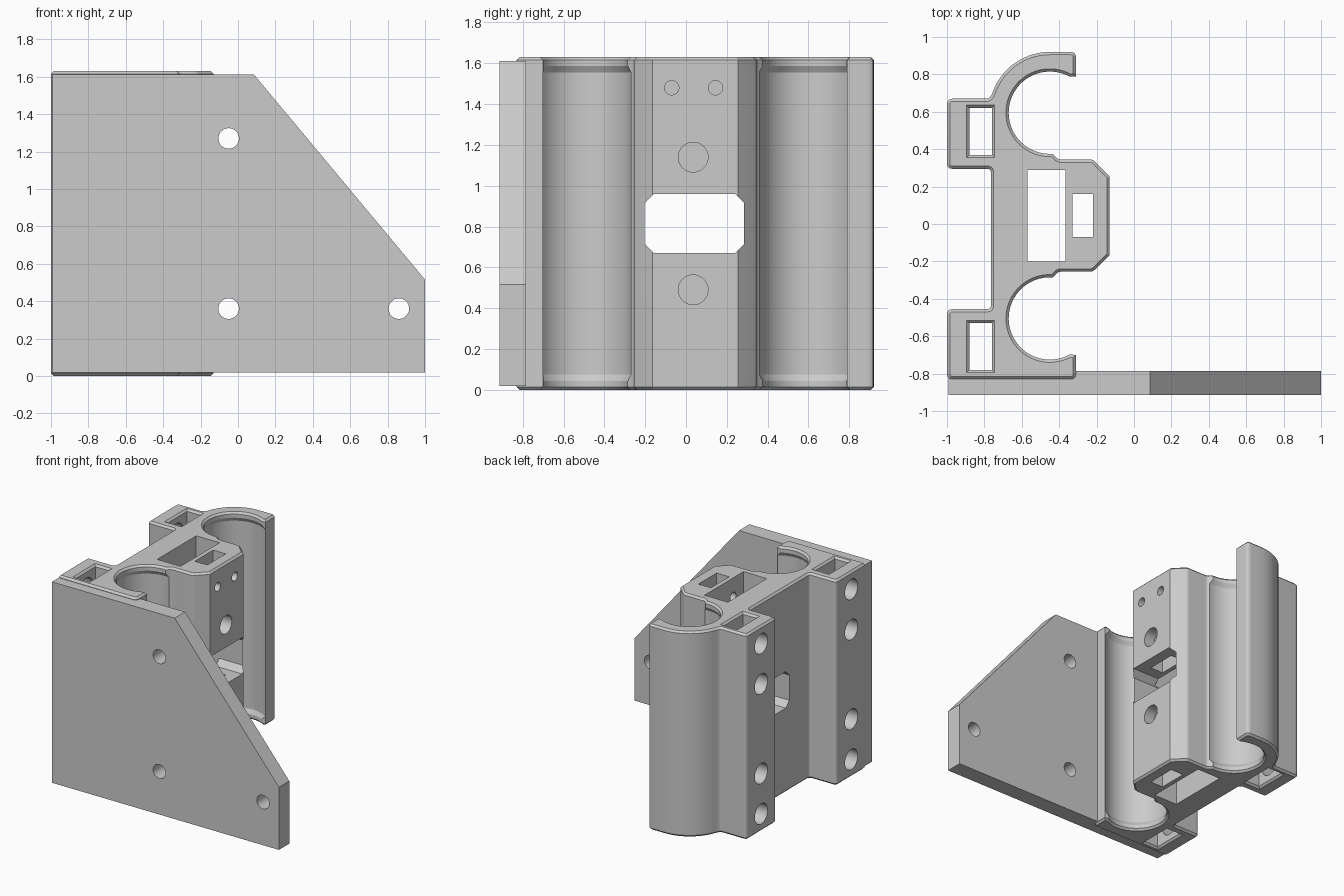
import bpy, bmesh, math
from mathutils import Vector, Matrix

if "Cube" in bpy.data.objects:
    bpy.data.objects.remove(bpy.data.objects["Cube"])

H = 1.63          # carriage height
MID = 0.045       # symmetry line of the two bearing clips in y
BORE_X, BORE_Y = -0.45, 0.595

grey = bpy.data.materials.new("grey plastic")
grey.diffuse_color = (0.6, 0.6, 0.6, 1)
grey.use_nodes = True
grey.node_tree.nodes["Principled BSDF"].inputs["Base Color"].default_value = grey.diffuse_color


def finish(name, bm, hidden=False):
    bmesh.ops.recalc_face_normals(bm, faces=bm.faces)
    me = bpy.data.meshes.new(name)
    bm.to_mesh(me)
    bm.free()
    me.materials.append(grey)
    ob = bpy.data.objects.new(name, me)
    bpy.context.collection.objects.link(ob)
    ob.hide_render = hidden
    return ob


def loft(bm, rings):
    """Closed solid through rings of equal point count."""
    vs = [[bm.verts.new(p) for p in r] for r in rings]
    n = len(vs[0])
    for a, b in zip(vs, vs[1:]):
        for i in range(n):
            bm.faces.new((a[i], a[(i + 1) % n], b[(i + 1) % n], b[i]))
    bm.faces.new(vs[0][::-1])
    bm.faces.new(vs[-1])


def rounded(pts):
    """2D outline; a third value rounds that corner."""
    out = []
    for i, p in enumerate(pts):
        c = Vector(p[:2])
        r = p[2] if len(p) > 2 else 0
        if not r:
            out.append(c)
            continue
        a = c + (Vector(pts[i - 1][:2]) - c).normalized() * r
        b = c + (Vector(pts[(i + 1) % len(pts)][:2]) - c).normalized() * r
        for k in range(5):
            t = k / 4
            out.append(a * (1 - t) ** 2 + c * 2 * t * (1 - t) + b * t * t)
    return out


def arc(r, a0, a1, n):
    return [(BORE_X + r * math.cos(math.radians(a0 + (a1 - a0) * i / n)),
             BORE_Y + r * math.sin(math.radians(a0 + (a1 - a0) * i / n)))
            for i in range(n + 1)]


def inset(pts, d):
    """Offset a counter-clockwise outline inward."""
    out = []
    for i, p in enumerate(pts):
        e0 = (p - pts[i - 1]).normalized()
        e1 = (pts[(i + 1) % len(pts)] - p).normalized()
        n0, n1 = Vector((-e0.y, e0.x)), Vector((-e1.y, e1.x))
        out.append(p + (n0 + n1) * d / max(1 + n0.dot(n1), 0.4))
    return out


def mirrored(pts):
    return [(p[0], 2 * MID - p[1], *p[2:]) for p in reversed(pts)]


def box_rings(x0, x1, y0, y1, levels):
    return [[(x0 - g, y0 - g, z), (x1 + g, y0 - g, z), (x1 + g, y1 + g, z), (x0 - g, y1 + g, z)]
            for z, g in levels]


def cylinder(bm, center, axis, r, length):
    rot = Vector((0, 0, 1)).rotation_difference(Vector(axis)).to_matrix().to_4x4()
    bmesh.ops.create_cone(bm, cap_ends=True, segments=32, radius1=r, radius2=r, depth=length,
                          matrix=Matrix.Translation(center) @ rot)


def cut(ob, cutter):
    before = len(ob.data.vertices)
    for solver in ('MANIFOLD', 'EXACT'):
        m = ob.modifiers.new("cut", 'BOOLEAN')
        m.operation, m.object, m.solver = 'DIFFERENCE', cutter, solver
        bpy.context.view_layer.objects.active = ob
        bpy.ops.object.modifier_apply(modifier="cut")
        if len(ob.data.vertices) != before:
            break
        ob.modifiers.clear()
    bpy.data.objects.remove(cutter, do_unlink=True)


# Carriage outline: block nose, bearing clip and rear mounting boxes
clip = ([(-0.13, 0.255), (-0.22, 0.345, 0.015), (-0.405, 0.345, 0.015)]
        + arc(0.22, 274, 61, 36)
        + [(-0.31, 0.79), (-0.31, 0.92, 0.03)])
back = arc(0.325, 90, 162, 14) + [(-0.775, 0.67, 0.015), (-1, 0.67, 0.03),
                                  (-1, 0.295, 0.03), (-0.765, 0.295, 0.02),
                                  (-0.765, -0.455, 0.02), (-1, -0.455, 0.03), (-1, -0.83, 0.03)]
outline = rounded(clip + back + mirrored(clip))

C = 0.015
bm = bmesh.new()
small = inset(outline, C)
loft(bm, [[(p.x, p.y, z) for p in ring] for ring, z in
          ((small, 0), (outline, C), (outline, H - C), (small, H))])
carriage = finish("bearing_carriage", bm)

# Bearing seats, leaving a lip at each end
for sy in (BORE_Y, 2 * MID - BORE_Y):
    bm = bmesh.new()
    loft(bm, [[(BORE_X + r * math.cos(math.tau * i / 64), sy + r * math.sin(math.tau * i / 64), z)
               for i in range(64)]
              for z, r in ((0.035, 0.215), (0.075, 0.238), (1.555, 0.238), (1.595, 0.215))])
    cut(carriage, finish("seat_cutter", bm, True))

# Vertical slots; the rear ones have flared mouths
flare = [(-0.01, 0.025), (0.015, 0), (H - 0.015, 0), (H + 0.01, 0.025)]
straight = [(-0.1, 0), (H + 0.1, 0)]
for x0, x1, y0, y1, levels in ((-0.88, -0.76, 0.37, 0.62, flare),
                               (-0.88, -0.76, -0.78, -0.53, flare),
                               (-0.57, -0.365, -0.2, 0.29, straight),
                               (-0.33, -0.22, -0.07, 0.16, straight)):
    bm = bmesh.new()
    loft(bm, box_rings(x0, x1, y0, y1, levels))
    cut(carriage, finish("slot_cutter", bm, True))

# Window through the block, with clipped corners
bm = bmesh.new()
y0, y1, z0, z1, c = -0.203, 0.285, 0.67, 0.96, 0.045
win = [(y0 + c, z0), (y1 - c, z0), (y1, z0 + c), (y1, z1 - c),
       (y1 - c, z1), (y0 + c, z1), (y0, z1 - c), (y0, z0 + c)]
loft(bm, [[(x, y, z) for y, z in win] for x in (-1.1, 0.1)])
cut(carriage, finish("window_cutter", bm, True))

# Front holes in the nose and screw holes in the rear boxes
holes = [(-0.25, 0.035, 1.14, 0.073, 0.4), (-0.25, 0.035, 0.49, 0.073, 0.4),
         (-0.25, -0.07, 1.48, 0.035, 0.4), (-0.25, 0.145, 1.48, 0.035, 0.4)]
holes += [(-0.94, y, z, 0.08, 0.2) for y in (0.485, -0.645) for z in (0.14, 0.46, 1.17, 1.49)]
for x, y, z, r, length in holes:
    bm = bmesh.new()
    cylinder(bm, (x, y, z), (1, 0, 0), r, length)
    cut(carriage, finish("hole_cutter", bm, True))

# Side plate with sloped corner and three screw holes
bm = bmesh.new()
shape = [(-0.993, 0.018), (1, 0.018), (1, 0.515), (0.085, 1.612), (-0.993, 1.612)]
loft(bm, [[(x, y, z) for x, z in shape] for y in (-0.915, -0.785)])
plate = finish("side_plate", bm)
for x, z in ((-0.05, 1.27), (-0.05, 0.36), (0.86, 0.36)):
    bm = bmesh.new()
    cylinder(bm, (x, -0.85, z), (0, 1, 0), 0.055, 0.4)
    cut(plate, finish("hole_cutter", bm, True))

# Smooth the round walls, keep the corners crisp
for ob in (carriage, plate):
    bpy.ops.object.select_all(action='DESELECT')
    ob.select_set(True)
    bpy.context.view_layer.objects.active = ob
    bpy.ops.object.shade_smooth_by_angle(angle=math.radians(25))
